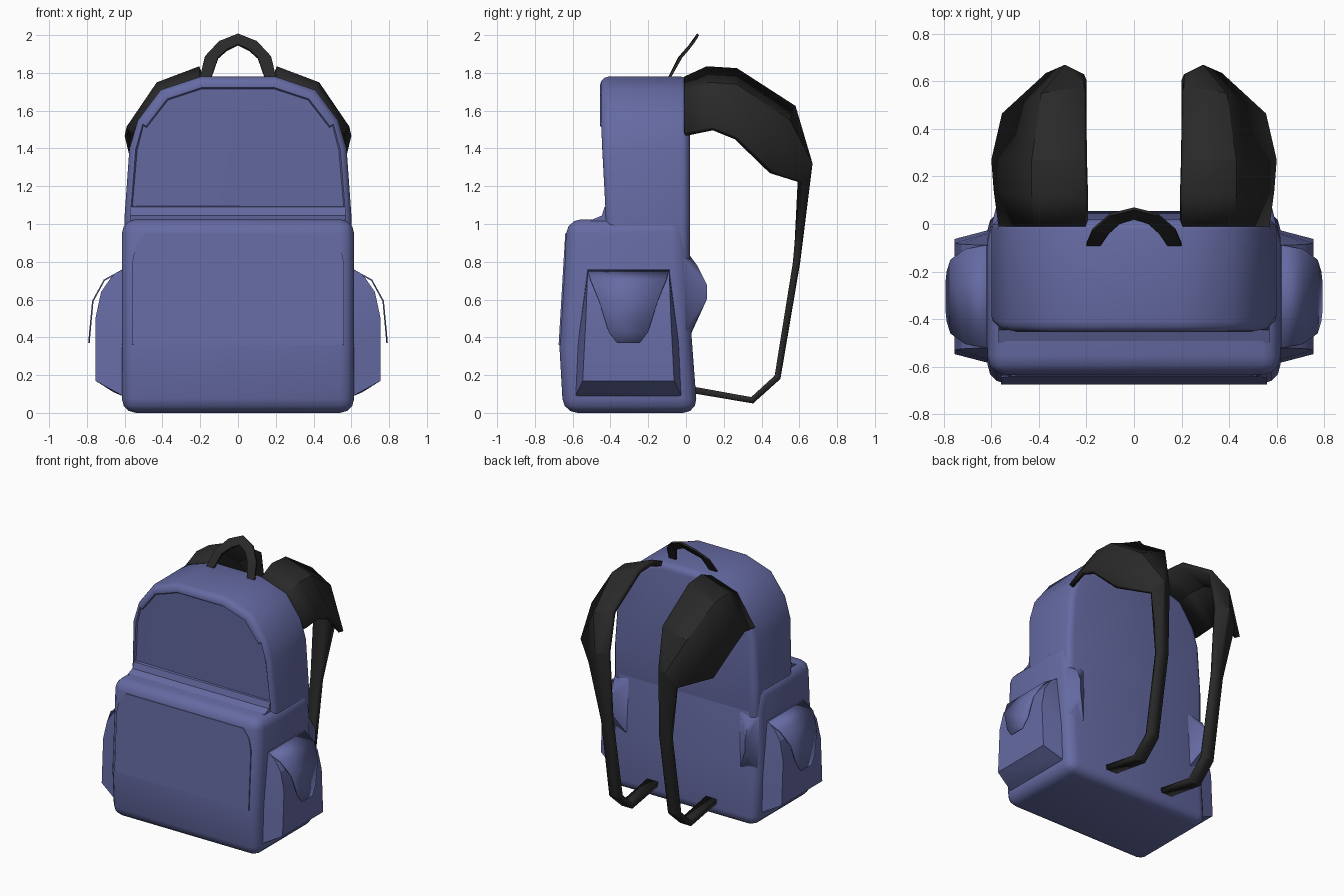
import bpy, bmesh, math
from mathutils import Vector

if "Cube" in bpy.data.objects:
    bpy.data.objects.remove(bpy.data.objects["Cube"])


def material(name, rgb):
    m = bpy.data.materials.new(name)
    m.diffuse_color = (*rgb, 1)
    m.use_nodes = True
    m.node_tree.nodes["Principled BSDF"].inputs["Base Color"].default_value = m.diffuse_color
    return m


BLUE = material("blue_fabric", (0.130, 0.145, 0.365))
BLACK = material("black_webbing", (0.022, 0.022, 0.022))


def finish(name, bm, mat, smooth=None, mirror=False, thick=0):
    me = bpy.data.meshes.new(name)
    bm.to_mesh(me)
    bm.free()
    ob = bpy.data.objects.new(name, me)
    bpy.context.collection.objects.link(ob)
    me.materials.append(mat)
    if smooth:
        me.shade_smooth()
        me.set_sharp_from_angle(angle=math.radians(smooth))
    if thick:
        s = ob.modifiers.new("thickness", 'SOLIDIFY')
        s.thickness, s.offset = thick, -1
    if mirror:
        ob.modifiers.new("mirror", 'MIRROR')
    return ob


def prism(pts, vec):
    """Face through pts, extruded along vec."""
    bm = bmesh.new()
    f = bm.faces.new([bm.verts.new(p) for p in pts])
    r = bmesh.ops.extrude_face_region(bm, geom=[f], use_keep_orig=True)
    vs = [v for v in r["geom"] if isinstance(v, bmesh.types.BMVert)]
    bmesh.ops.translate(bm, verts=vs, vec=vec)
    bmesh.ops.recalc_face_normals(bm, faces=bm.faces)
    return bm


def soften(bm, offset, angle=40):
    bm.normal_update()
    edges = [e for e in bm.edges if e.calc_face_angle(0) > math.radians(angle)]
    bmesh.ops.bevel(bm, geom=edges, offset=offset, offset_type='OFFSET',
                    segments=3, profile=0.5, affect='EDGES', clamp_overlap=True)
    bm.normal_update()


def hull(pts):
    bm = bmesh.new()
    for p in pts:
        bm.verts.new(p)
    r = bmesh.ops.convex_hull(bm, input=bm.verts)
    loose = [v for v in bm.verts if not v.link_faces]
    bmesh.ops.delete(bm, geom=loose, context='VERTS')
    bmesh.ops.recalc_face_normals(bm, faces=bm.faces)
    return bm


def ribbon(rows):
    """Grid of quads through rows of points."""
    bm = bmesh.new()
    g = [[bm.verts.new(p) for p in row] for row in rows]
    for a, b in zip(g, g[1:]):
        for i in range(len(a) - 1):
            bm.faces.new((a[i], a[i + 1], b[i + 1], b[i]))
    return bm


def both_sides(half):
    return half + [(-x, z) for x, z in reversed(half)]


# upper body: arch outline, softened rim, recessed front panel
arch = both_sides([(0.60, 0.70), (0.60, 1.05), (0.575, 1.40), (0.53, 1.55),
                   (0.41, 1.71), (0.20, 1.78)])
bm = prism([(x, -0.455, z) for x, z in arch], (0, 0.475, 0))
for v in bm.verts:                       # front leans back towards the step
    if v.co.y < -0.3 and v.co.z < 1.2:
        v.co.y = -0.43 if v.co.z > 0.9 else -0.405
soften(bm, 0.045)
front = [f for f in bm.faces if f.normal.y < -0.97]
bmesh.ops.inset_region(bm, faces=front, thickness=0.012, depth=0)
bmesh.ops.inset_region(bm, faces=front, thickness=0.008, depth=-0.01)
finish("upper_body", bm, BLUE, 35)

# lower body: side outline pulled across the width
side = [(-0.65, 0.0), (-0.67, 0.35), (-0.63, 1.025), (-0.01, 1.025),
        (0.02, 0.85), (0.03, 0.4), (0.06, 0.0)]
bm = prism([(-0.615, y, z) for y, z in side], (1.23, 0, 0))
soften(bm, 0.075)
finish("lower_body", bm, BLUE, 50)

# soft fillet where the front compartment meets the upper body
fillet = [(-0.40, 1.10), (-0.432, 1.09), (-0.445, 1.045), (-0.50, 1.022), (-0.50, 1.0), (-0.40, 1.0)]
finish("step_fillet", prism([(-0.57, y, z) for y, z in fillet], (1.14, 0, 0)), BLUE, 50)

# front compartment panel, a thin plate lying on the sloping front
panel = both_sides([(0.56, 0.36), (0.56, 0.80), (0.54, 0.89), (0.49, 0.95)])
finish("front_panel", prism([(x, -0.675 + (z - 0.35) * 0.0593, z) for x, z in panel],
                            (0, 0.009, 0)), BLUE)

# back padding bumps near the side edges
finish("back_pad", hull([(0.44, 0.0, 0.86), (0.61, -0.05, 0.86), (0.61, -0.05, 0.36),
                         (0.44, 0.0, 0.36), (0.57, 0.11, 0.68), (0.57, 0.11, 0.60),
                         (0.56, 0.06, 0.78), (0.56, 0.06, 0.50)]), BLUE, 50, mirror=True)

# side pockets: sections given as x, z, half depth
YC = -0.305
sections = [(0.59, 0.08, 0.285), (0.60, 0.35, 0.27), (0.60, 0.77, 0.215), (0.67, 0.72, 0.217),
            (0.725, 0.64, 0.22), (0.755, 0.50, 0.225), (0.755, 0.17, 0.242), (0.66, 0.11, 0.242)]
finish("side_pocket", hull([(x, YC + s * d, z) for x, z, d in sections for s in (-1, 1)]),
       BLUE, 20, mirror=True)

# pocket flaps
flap = [(0.61, 0.752, 0.217), (0.705, 0.70, 0.20), (0.765, 0.59, 0.155),
        (0.78, 0.43, 0.105), (0.785, 0.37, 0.06)]
finish("pocket_flap", ribbon([[(x, YC - d, z), (x, YC + d, z)] for x, z, d in flap]),
       BLUE, 20, mirror=True, thick=0.008)

# shoulder straps: inner edge, crown and outer edge at each station
strap = [
    [(0.205, -0.01, 1.78), (0.42, -0.01, 1.71), (0.57, -0.01, 1.485)],
    [(0.205, 0.11, 1.835), (0.43, 0.12, 1.75), (0.59, 0.14, 1.515)],
    [(0.21, 0.27, 1.825), (0.43, 0.27, 1.74), (0.60, 0.27, 1.465)],
    [(0.21, 0.58, 1.625), (0.39, 0.55, 1.55), (0.555, 0.465, 1.28)],
    [(0.21, 0.63, 1.32), (0.29, 0.67, 1.32), (0.37, 0.635, 1.22)],
    [(0.20, 0.605, 0.80), (0.245, 0.605, 0.80), (0.29, 0.60, 0.79)],
    [(0.20, 0.50, 0.18), (0.245, 0.50, 0.18), (0.29, 0.50, 0.18)],
    [(0.20, 0.355, 0.05), (0.245, 0.355, 0.05), (0.29, 0.355, 0.05)],
    [(0.20, 0.03, 0.105), (0.245, 0.03, 0.105), (0.29, 0.03, 0.105)],
]
finish("shoulder_strap", ribbon(strap), BLACK, 25, mirror=True, thick=0.035)

# carry handle: outer and inner edge of an arched strip
half = [[(0.20, -0.08, 1.775), (0.14, -0.08, 1.775)],
        [(0.175, -0.02, 1.88), (0.105, -0.03, 1.875)],
        [(0.10, 0.045, 1.96), (0.06, 0.01, 1.915)]]
left = [[(-x, y, z) for x, y, z in row] for row in reversed(half)]
finish("carry_handle", ribbon(half + [[(0, 0.07, 2.0), (0, 0.03, 1.945)]] + left),
       BLACK, thick=0.014)
